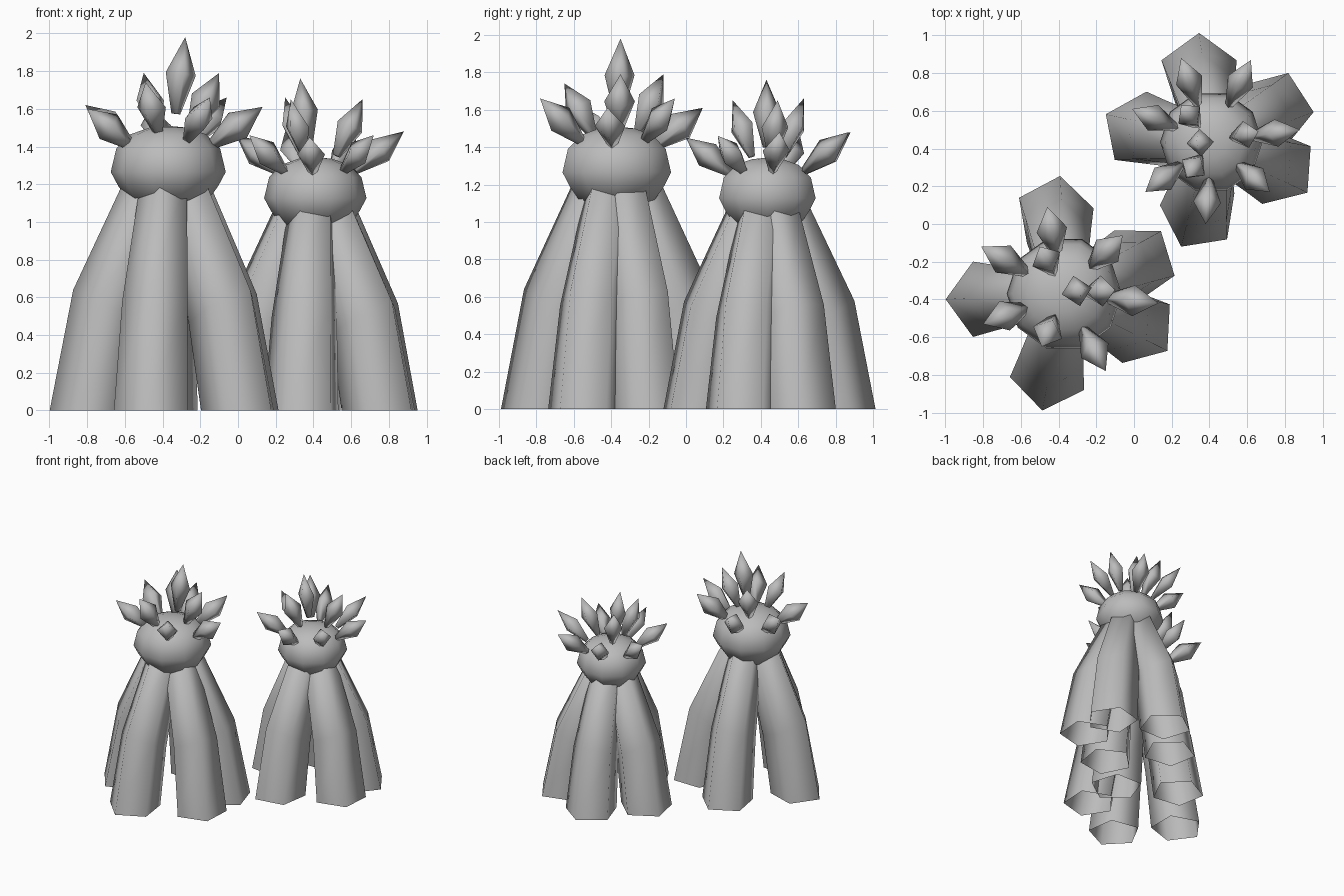
import bpy
import bmesh
from math import cos, sin, radians, tau
from mathutils import Vector

if "Cube" in bpy.data.objects:
    bpy.data.objects.remove(bpy.data.objects["Cube"], do_unlink=True)

grey = bpy.data.materials.new("stone_grey")
grey.use_nodes = True
COLOUR = (0.5, 0.5, 0.5, 1)
grey.diffuse_color = COLOUR
grey.node_tree.nodes["Principled BSDF"].inputs["Base Color"].default_value = COLOUR

UP = Vector((0, 0, 1))


def direction(angle):
    """Level unit vector at an angle in radians."""
    return Vector((cos(angle), sin(angle), 0))


def loft(name, rings, start, end):
    """Skin a list of point rings, closing an end to a point where one is given."""
    bm = bmesh.new()
    loops = [[bm.verts.new(point) for point in ring] for ring in rings]
    count = len(loops[0])
    for low, high in zip(loops, loops[1:]):
        for i in range(count):
            j = (i + 1) % count
            bm.faces.new((low[i], low[j], high[j], high[i]))
    for point, loop in ((start, loops[0]), (end, loops[-1])):
        if point is not None:
            tip = bm.verts.new(point)
            for i in range(count):
                bm.faces.new((loop[i], loop[(i + 1) % count], tip))
    bmesh.ops.recalc_face_normals(bm, faces=bm.faces)
    mesh = bpy.data.meshes.new(name)
    bm.to_mesh(mesh)
    bm.free()
    mesh.materials.append(grey)
    mesh.shade_smooth()
    obj = bpy.data.objects.new(name, mesh)
    bpy.context.collection.objects.link(obj)


def leg(name, centre, scale, angle, turn):
    """Five-sided bent leg, open underneath; turn aims one corner of the section."""
    out = direction(radians(angle))
    spokes = [direction(radians(turn) + i * tau / 5) for i in range(5)]
    # foot, knee and hip: distance from the axis, height, radius, outward tilt
    stations = ((0.42, 0, 0.21, 0), (0.32, 0.55, 0.185, 0.09), (0.08, 1.22, 0.13, 0.05))
    rings = []
    for distance, height, radius, tilt in stations:
        middle = centre + out * distance * scale + UP * height * scale
        rings.append([middle + spoke * radius + UP * tilt * spoke.dot(out)
                      for spoke in spokes])
    loft(name, rings, None, centre + UP * 1.3 * scale)


def head(name, centre, scale):
    """Faceted cap with a wide belt and a low dome."""
    profile = ((0.2, 1.1), (0.265, 1.19), (0.305, 1.265),
               (0.275, 1.39), (0.2, 1.465), (0.1, 1.5))
    rings = [[centre + (direction(i * tau / 10) * radius + UP * height) * scale
              for i in range(10)] for radius, height in profile]
    loft(name, rings, centre + UP * 1.1 * scale, centre + UP * 1.51 * scale)


def spike(name, core, tip, radius):
    """Four-sided crystal pointing away from the core of the head."""
    base = core.lerp(tip, 0.45)
    axis = (tip - base).normalized()
    side = axis.cross(UP).normalized()
    rise = side.cross(axis)
    # narrow foot, then the widest section just past the middle
    rings = []
    for along, width in ((0, 0.3), (0.52, 1)):
        middle = base.lerp(tip, along)
        rings.append([middle + (side * cos(a) + rise * sin(a)) * radius * width
                      for a in (i * tau / 4 for i in range(4))])
    loft(name, rings, base, tip)


def plant(size, centre, scale, legs, tips):
    """One head on five legs with a crown of spikes."""
    centre = Vector(centre)
    head(size + "_head", centre, scale)
    for number, (angle, turn) in enumerate(legs, 1):
        leg(f"{size}_leg_{number}", centre, scale, angle, turn)
    core = centre + UP * 1.24 * scale
    for number, tip in enumerate(tips, 1):
        spike(f"{size}_spike_{number}", core, Vector(tip), 0.082 * scale)


# legs are angle and corner direction; spikes are given by their tips
plant("tall", (-0.37, -0.37, 0), 1,
      legs=((184, 180), (259, 260), (336, -39), (23, 53), (97, 82)),
      tips=((-.46, .09, 1.61), (-.81, -.12, 1.62), (-.8, -.53, 1.6),
            (-.49, -.65, 1.74), (-.5, -.12, 1.79), (-.06, -.06, 1.66),
            (.13, -.42, 1.61), (-.15, -.78, 1.66), (-.1, -.35, 1.79),
            (-.28, -.35, 1.98)))
plant("short", (0.41, 0.435, 0), 0.89,
      legs=((171, 155), (260, 243), (-21, -40), (27, -3), (100, 90)),
      tips=((.62, .87, 1.48), (.25, .88, 1.48), (-.01, .61, 1.46),
            (.06, .17, 1.46), (.25, .63, 1.66), (.38, 0, 1.45),
            (.72, .17, 1.46), (.88, .5, 1.48), (.66, .49, 1.65),
            (.28, .25, 1.65), (.33, .43, 1.76)))
